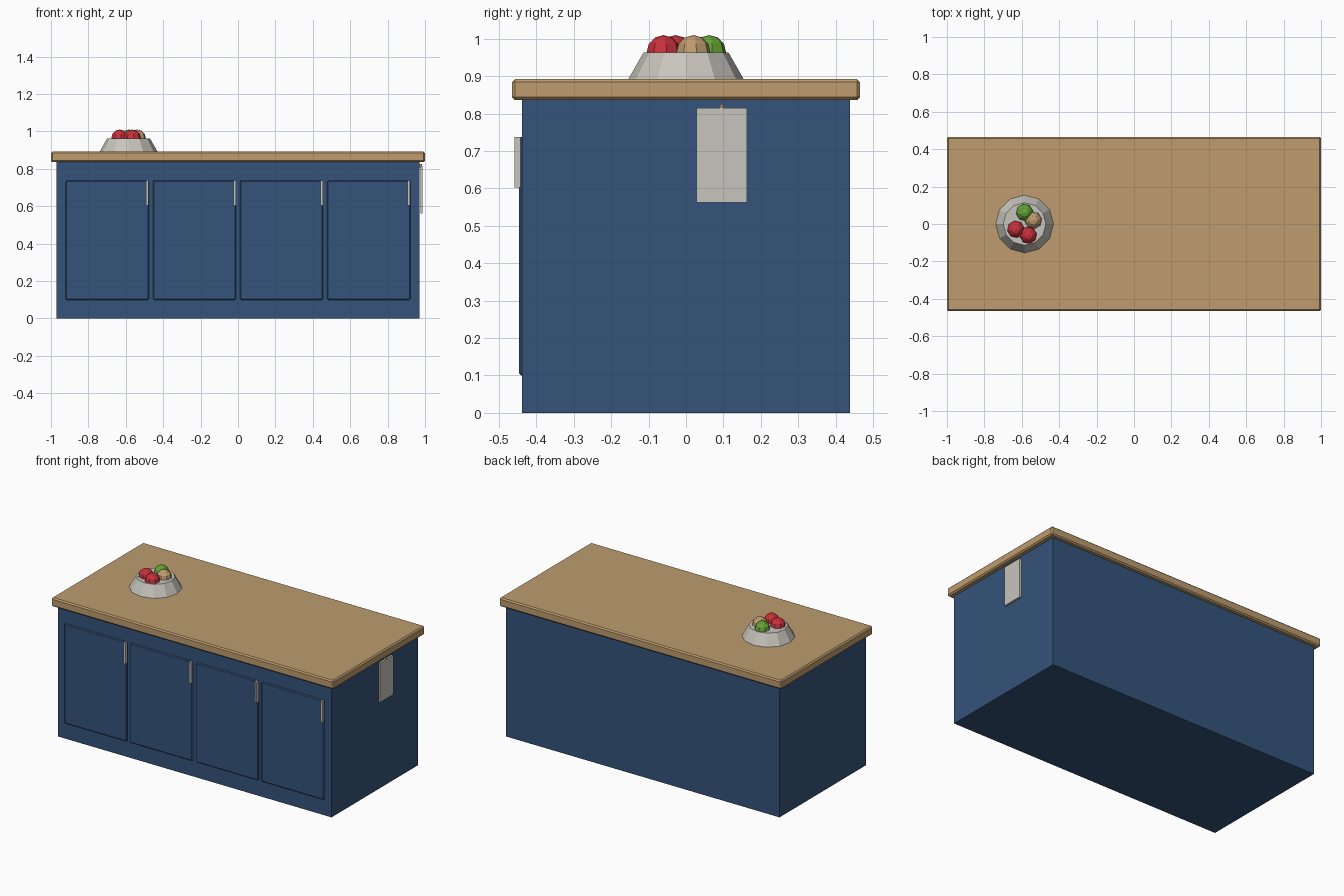
import bpy
import math

if "Cube" in bpy.data.objects:
    bpy.data.objects.remove(bpy.data.objects["Cube"])


def material(name, rgb):
    m = bpy.data.materials.new(name)
    m.diffuse_color = (*rgb, 1)
    m.use_nodes = True
    m.node_tree.nodes["Principled BSDF"].inputs["Base Color"].default_value = m.diffuse_color
    return m


BLUE = material("cabinet blue", (0.036, 0.087, 0.195))
WOOD = material("light wood", (0.515, 0.335, 0.158))
GREY = material("warm grey", (0.575, 0.555, 0.51))
RED = material("apple red", (0.58, 0.03, 0.045))
GREEN = material("apple green", (0.13, 0.38, 0.035))


def finish(name, mat):
    ob = bpy.context.object
    ob.name = name
    ob.data.materials.append(mat)
    return ob


def box(name, mat, x, y, z, bevel=0):
    """Box spanning the given (min, max) ranges, with an optional chamfer."""
    spans = (x, y, z)
    bpy.ops.mesh.primitive_cube_add(size=1, location=[(a + b) / 2 for a, b in spans])
    bpy.context.object.scale = [b - a for a, b in spans]
    bpy.ops.object.transform_apply(location=False, rotation=False, scale=True)
    ob = finish(name, mat)
    if bevel:
        mod = ob.modifiers.new("chamfer", 'BEVEL')
        mod.width = bevel
        mod.segments = 1
    return ob


# Cabinet body and worktop
box("cabinet_body", BLUE, (-0.97, 0.97), (-0.438, 0.438), (0, 0.84))
box("worktop", WOOD, (-1, 1), (-0.465, 0.465), (0.836, 0.892), 0.008)

# Four doors, each with an upright handle at its right edge
for i in range(4):
    cx = -0.699 + i * 0.466
    box(f"door_{i + 1}", BLUE, (cx - 0.222, cx + 0.222), (-0.446, -0.43),
        (0.10, 0.738), 0.005)
    box(f"handle_{i + 1}", GREY, (cx + 0.208, cx + 0.221), (-0.459, -0.443),
        (0.603, 0.738))

# Hanging towel and its hook on the right end
box("towel", GREY, (0.975, 0.987), (0.028, 0.163), (0.562, 0.815))
box("towel_hook", WOOD, (0.965, 0.985), (0.091, 0.099), (0.808, 0.826))

# Bowl, wide at the base
bpy.ops.mesh.primitive_cone_add(vertices=12, radius1=0.155, radius2=0.114, depth=0.072,
                                location=(-0.585, 0, 0.927))
finish("bowl", GREY)

# Fruit half sunk into the bowl
fruit = [("green_apple", GREEN, -0.585, 0.062), ("pear", WOOD, -0.538, 0.02),
         ("red_apple_1", RED, -0.632, -0.028), ("red_apple_2", RED, -0.565, -0.06)]
for name, mat, x, y in fruit:
    bpy.ops.mesh.primitive_uv_sphere_add(segments=8, ring_count=6, radius=0.046,
                                         location=(x, y, 0.964),
                                         rotation=(0, 0, math.radians(10)))
    finish(name, mat)
